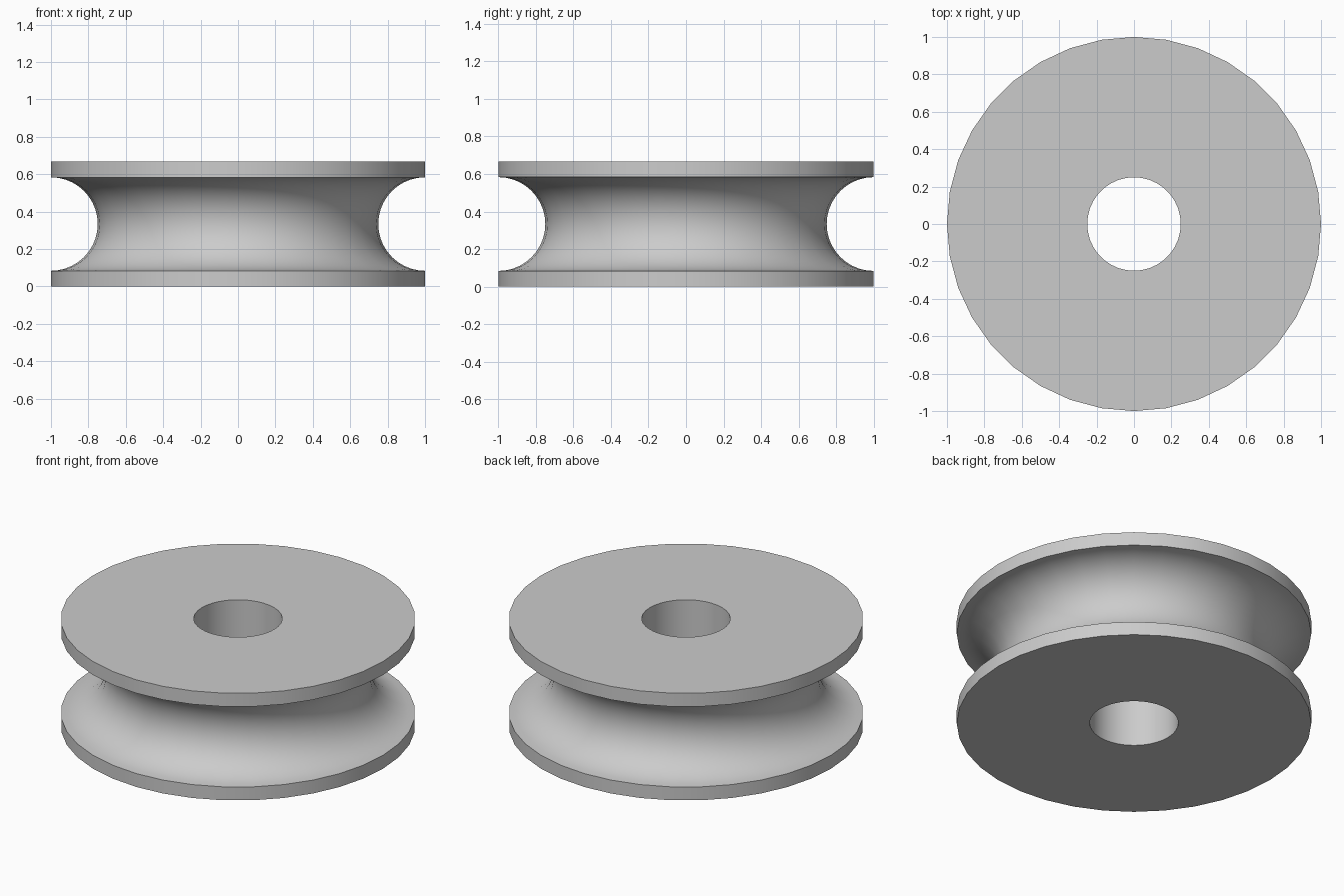
import bpy
import bmesh
from math import sin, cos, pi

cube = bpy.data.objects.get("Cube")
if cube:
    bpy.data.objects.remove(cube, do_unlink=True)

OUTER, BORE, HEIGHT, GROOVE = 1.0, 0.25, 2 / 3, 0.25
SIDES, ARC_STEPS = 36, 20

# Plain grey material
grey = bpy.data.materials.new("plain grey")
colour = (0.6, 0.6, 0.6, 1)
grey.use_nodes = True
grey.diffuse_color = colour
grey.node_tree.nodes["Principled BSDF"].inputs["Base Color"].default_value = colour

# Cross-section: bore, flat faces, rims and a half-round groove
profile = [(BORE, 0), (OUTER, 0)]
for i in range(ARC_STEPS + 1):
    a = pi * i / ARC_STEPS
    profile.append((OUTER - GROOVE * sin(a), HEIGHT / 2 - GROOVE * cos(a)))
profile += [(OUTER, HEIGHT), (BORE, HEIGHT)]

# Revolve the closed cross-section around the axle
bm = bmesh.new()
rings = []
for s in range(SIDES):
    t = 2 * pi * s / SIDES
    rings.append([bm.verts.new((r * cos(t), r * sin(t), z)) for r, z in profile])
count = len(profile)
for s, ring in enumerate(rings):
    following = rings[(s + 1) % SIDES]
    for i in range(count):
        j = (i + 1) % count
        bm.faces.new((ring[i], following[i], following[j], ring[j]))
bmesh.ops.recalc_face_normals(bm, faces=bm.faces)

mesh = bpy.data.meshes.new("grooved_wheel")
bm.to_mesh(mesh)
bm.free()
mesh.materials.append(grey)
wheel = bpy.data.objects.new("grooved_wheel", mesh)
bpy.context.collection.objects.link(wheel)

# Smooth round surfaces, crisp rims
bpy.ops.object.select_all(action="DESELECT")
wheel.select_set(True)
bpy.context.view_layer.objects.active = wheel
bpy.ops.object.shade_smooth_by_angle(angle=pi / 6)
